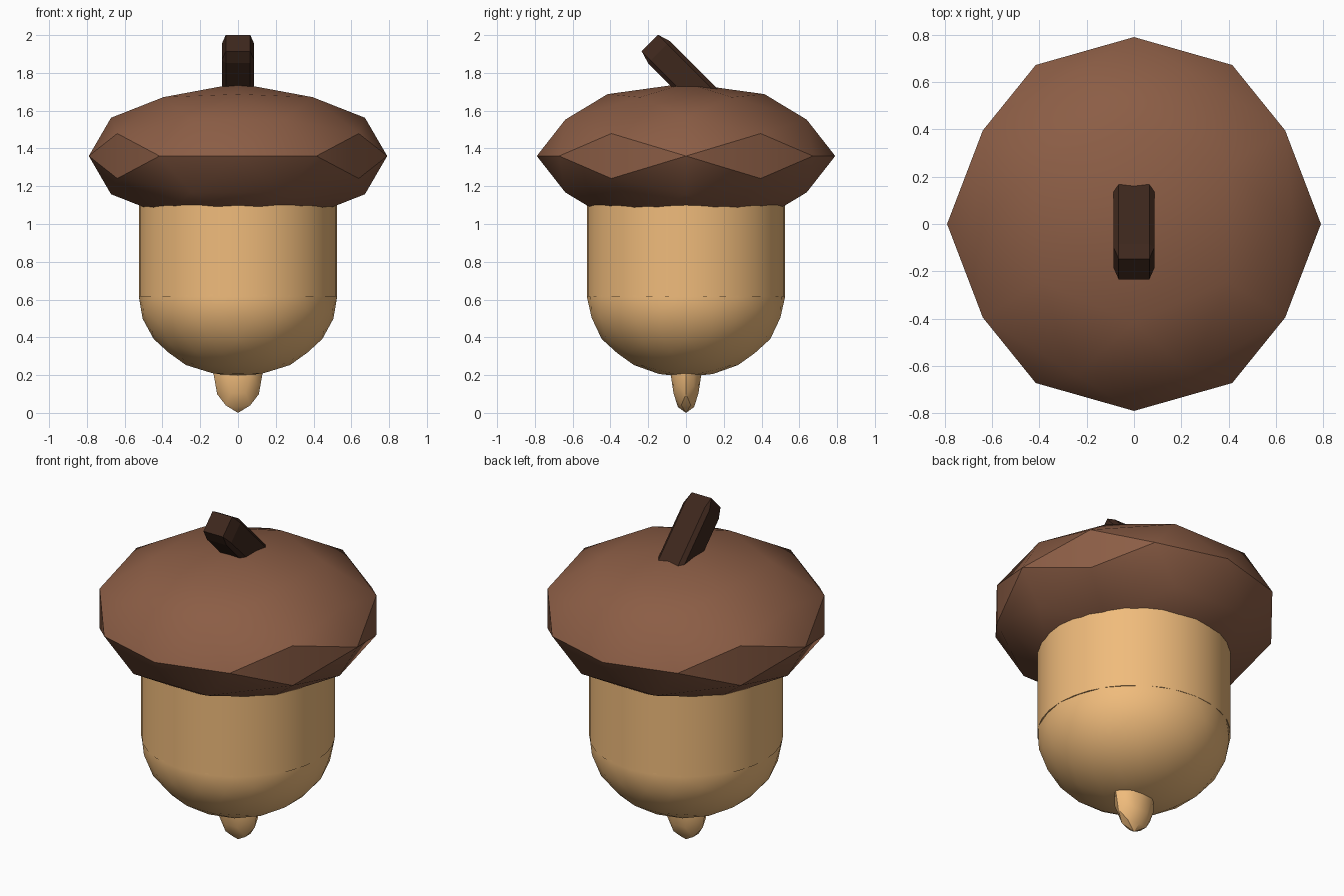
import bpy, bmesh, math
from mathutils import Vector, Matrix

if "Cube" in bpy.data.objects:
    bpy.data.objects.remove(bpy.data.objects["Cube"])


def material(name, color):
    m = bpy.data.materials.new(name)
    m.diffuse_color = (*color, 1)
    m.use_nodes = True
    m.node_tree.nodes["Principled BSDF"].inputs["Base Color"].default_value = m.diffuse_color
    return m


def finish(bm, name, mat, angle=None):
    bmesh.ops.recalc_face_normals(bm, faces=bm.faces[:])
    me = bpy.data.meshes.new(name)
    bm.to_mesh(me)
    bm.free()
    me.materials.append(mat)
    ob = bpy.data.objects.new(name, me)
    bpy.context.collection.objects.link(ob)
    if angle:
        bpy.context.view_layer.objects.active = ob
        ob.select_set(True)
        bpy.ops.object.shade_smooth_by_angle(angle=math.radians(angle))
        ob.select_set(False)
    return ob


def ico_ball(name, levels, scale, z, mat, angle):
    """Icosphere with edges lying across the axes, squashed to an ellipsoid."""
    t = (1 + math.sqrt(5)) / 2
    bm = bmesh.new()
    for a in (-1, 1):
        for b in (-t, t):
            for co in ((a, b, 0), (0, a, b), (b, 0, a)):
                bm.verts.new(Vector(co).normalized())
    bmesh.ops.convex_hull(bm, input=bm.verts[:])
    for _ in range(levels):
        bmesh.ops.subdivide_edges(bm, edges=bm.edges[:], cuts=1, use_grid_fill=True)
        for v in bm.verts:
            v.co.normalize()
    bm.transform(Matrix.Translation((0, 0, z)) @ Matrix.Diagonal((*scale, 1)))
    return finish(bm, name, mat, angle)


cap_brown = material("cap_brown", (0.26, 0.11, 0.06))
nut_tan = material("nut_tan", (0.87, 0.5, 0.2))
stem_brown = material("stem_brown", (0.047, 0.02, 0.012))

# faceted cap, rounded nut bottom and pointed tip
ico_ball("cap", 1, (0.79, 0.79, 0.385), 1.36, cap_brown, 30)
ico_ball("nut_bottom", 2, (0.525, 0.525, 0.425), 0.615, nut_tan, 30)
ico_ball("tip", 1, (0.13, 0.082, 0.21), 0.21, nut_tan, 30)

# straight nut wall
bm = bmesh.new()
bmesh.ops.create_cone(bm, cap_ends=True, segments=32, radius1=0.525, radius2=0.525,
                      depth=0.745, matrix=Matrix.Translation((0, 0, 0.9875)))
finish(bm, "nut_wall", nut_tan, 30)

# tilted stem: chamfered block
bm = bmesh.new()
bmesh.ops.create_cube(bm, size=2)
bmesh.ops.bevel(bm, geom=bm.edges[:], offset=0.25, segments=1, affect='EDGES')
bm.transform(Matrix.Translation((0, 0, 1.767)) @ Matrix.Rotation(math.radians(45), 4, 'X')
             @ Matrix.Diagonal((0.086, 0.082, 0.27, 1)))
finish(bm, "stem", stem_brown)
